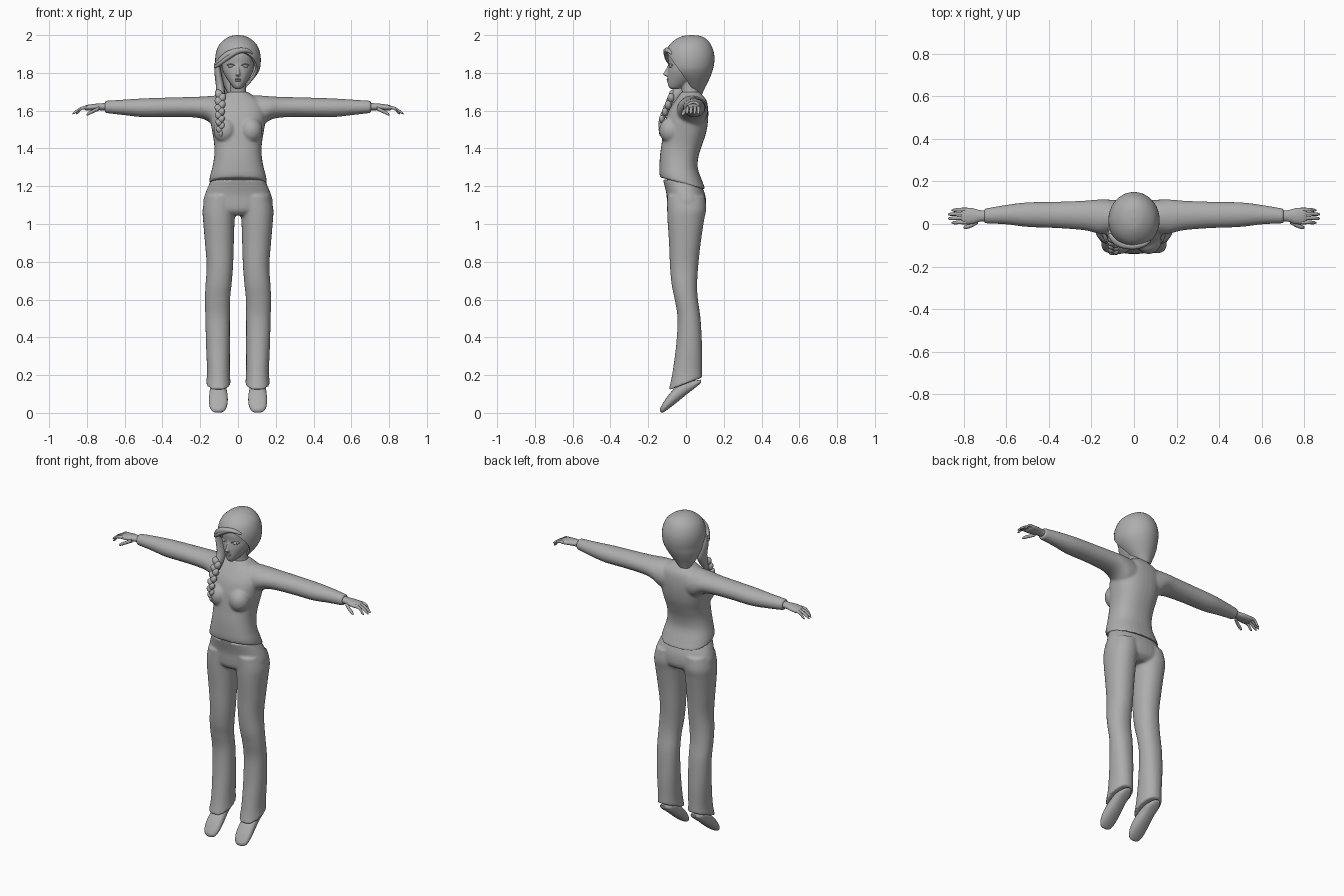
import bpy, bmesh, math
from mathutils import Vector, Matrix

grey = bpy.data.materials.new("plain_grey")
grey.diffuse_color = (0.42, 0.42, 0.42, 1)


def finish(bm, name):
    bmesh.ops.recalc_face_normals(bm, faces=bm.faces[:])
    me = bpy.data.meshes.new(name)
    bm.to_mesh(me)
    bm.free()
    me.materials.append(grey)
    ob = bpy.data.objects.new(name, me)
    bpy.context.collection.objects.link(ob)
    return ob


def mirror_copy(bm):
    new = bmesh.ops.duplicate(bm, geom=bm.verts[:] + bm.edges[:] + bm.faces[:])["geom"]
    for v in new:
        if isinstance(v, bmesh.types.BMVert):
            v.co.x *= -1


def smooth_rings(rings, sub):
    """Catmull-Rom interpolation between neighbouring rings."""
    out, last = [], len(rings) - 1
    for i in range(last):
        p0, p1, p2, p3 = (rings[min(max(i + k, 0), last)] for k in (-1, 0, 1, 2))
        for s in range(sub):
            t = s / sub
            out.append([0.5 * (2 * b + (c - a) * t + (2 * a - 5 * b + 4 * c - d) * t * t
                        + (3 * b - a - 3 * c + d) * t ** 3)
                        for a, b, c, d in zip(p0, p1, p2, p3)])
    return out + [list(rings[-1])]


def loft(name, axis, rings, n=32, sub=4, power=1.0, both=False, shape=None, cut=None):
    """Skin of oval rings (position, a0, a1, b0, b1) along an axis."""
    bm = bmesh.new()
    loops = []
    for t, a0, a1, b0, b1 in smooth_rings(rings, sub):
        loop = []
        for k in range(n):
            c, s = math.cos(2 * math.pi * k / n), math.sin(2 * math.pi * k / n)
            a = (a0 + a1) / 2 + (a1 - a0) / 2 * math.copysign(abs(c) ** power, c)
            b = (b0 + b1) / 2 + (b1 - b0) / 2 * math.copysign(abs(s) ** power, s)
            co = Vector({"x": (t, a, b), "y": (a, t, b), "z": (a, b, t)}[axis])
            if shape:
                shape(co)
            loop.append(bm.verts.new(co))
        loops.append(loop)
    for p, q in zip(loops, loops[1:]):
        for k in range(n):
            bm.faces.new((p[k], p[(k + 1) % n], q[(k + 1) % n], q[k]))
    bm.faces.new(loops[0])
    bm.faces.new(loops[-1])
    if cut:
        bmesh.ops.bisect_plane(bm, geom=bm.verts[:] + bm.edges[:] + bm.faces[:],
                               plane_co=cut[0], plane_no=cut[1], clear_outer=True)
    if both:
        mirror_copy(bm)
    return finish(bm, name)


def sym(rows):
    """Rows of (position, half width, b0, b1) into full rings."""
    return [(t, -w, w, b0, b1) for t, w, b0, b1 in rows]


def ball(name, loc, size, rot=0, both=False):
    bm = bmesh.new()
    bmesh.ops.create_uvsphere(bm, u_segments=20, v_segments=12, radius=1, matrix=(
        Matrix.Translation(loc) @ Matrix.Rotation(rot, 4, "Y") @ Matrix.Diagonal((*size, 1))))
    if both:
        mirror_copy(bm)
    return finish(bm, name)


def join(name, objs):
    bpy.ops.object.select_all(action="DESELECT")
    for o in objs:
        o.select_set(True)
    bpy.context.view_layer.objects.active = objs[0]
    bpy.ops.object.join()
    objs[0].name = name
    return objs[0]


def fuse(name, objs, voxel=0.007, rounds=5):
    """Blend overlapping parts into one soft skin."""
    ob = join(name, objs)
    m = ob.modifiers.new("blend", "REMESH")
    m.mode, m.voxel_size = "VOXEL", voxel
    m = ob.modifiers.new("soften", "SMOOTH")
    m.factor, m.iterations = 0.5, rounds
    return ob


# Sweater: torso with a hem that rises at the front, chest and sleeves
def shirt_hem(co):
    if co.z < 1.3:
        co.z -= co.y * 0.27 * (1.3 - co.z) / 0.09


torso = loft("torso", "z", sym([
    (1.21, .154, -.138, .104), (1.25, .148, -.141, .082), (1.30, .136, -.141, .062),
    (1.36, .126, -.138, .067), (1.42, .126, -.130, .086), (1.48, .135, -.122, .106),
    (1.54, .145, -.112, .116), (1.60, .148, -.092, .118), (1.65, .125, -.06, .11),
    (1.68, .08, -.038, .09), (1.70, .052, -.025, .07)]), power=.85, shape=shirt_hem)
chest = ball("chest", (.068, -.078, 1.495), (.062, .064, .07), both=True)
sleeves = loft("sleeves", "x", [
    (.06, -.05, .11, 1.50, 1.68), (.12, -.05, .115, 1.515, 1.68),
    (.17, -.045, .115, 1.55, 1.676), (.23, -.03, .11, 1.564, 1.673),
    (.35, -.02, .105, 1.567, 1.67), (.50, -.014, .102, 1.566, 1.665),
    (.60, -.002, .09, 1.576, 1.659), (.705, .003, .072, 1.588, 1.652)], both=True)
fuse("sweater", [torso, chest, sleeves])


# Trousers: hips and two legs with a slanted hem
def leg_hem(co):
    if co.z < 0.3:
        co.z += co.y * 0.38 * (0.3 - co.z) / 0.145


hips = loft("hips", "z", sym([
    (1.045, .10, -.07, .07), (1.07, .165, -.095, .10), (1.11, .184, -.101, .107),
    (1.16, .174, -.104, .10), (1.235, .142, -.122, .07)]), power=.9)
legs = loft("legs", "z", [
    (1.15, .01, .172, -.10, .10), (1.08, .012, .187, -.10, .107),
    (1.02, .018, .185, -.098, .096), (.90, .022, .175, -.09, .078),
    (.78, .026, .166, -.085, .065), (.68, .034, .172, -.076, .059),
    (.60, .042, .175, -.06, .063), (.50, .043, .173, -.045, .077),
    (.35, .043, .169, -.053, .085), (.22, .043, .164, -.073, .085),
    (.155, .039, .169, -.092, .085)], power=.92, both=True, shape=leg_hem)
fuse("trousers", [hips, legs])

# Shoes pointing down at the toe
loft("shoes", "y", [
    (-.137, .092, .118, .008, .024), (-.125, .068, .142, .001, .046),
    (-.10, .056, .153, .016, .085), (-.06, .055, .153, .046, .13),
    (0, .064, .146, .095, .17), (.05, .070, .140, .134, .172),
    (.08, .088, .122, .16, .176)], n=24, power=.85, both=True)

# Hands: palm, four drooping fingers and a thumb
hand = [loft("palm", "x", [
    (.68, .012, .062, 1.60, 1.642), (.72, .012, .064, 1.602, 1.639),
    (.76, .0, .074, 1.602, 1.636), (.80, .0, .076, 1.60, 1.630),
    (.815, .012, .064, 1.608, 1.622)], n=20, both=True)]


def finger(points, r):
    rings = [(x, y - r * f, y + r * f, z - r * f, z + r * f)
             for (x, y, z), f in zip(points, (1.15, 1.05, .9, .3))]
    return loft("finger", "x", rings, n=10, sub=3, both=True)


for y, tip in ((.008, .858), (.028, .875), (.048, .876), (.067, .858)):
    hand.append(finger([(.79, y, 1.617), (.825, y, 1.614),
                        (tip - .012, y - .002, 1.592), (tip, y - .002, 1.583)], .0085))
hand.append(finger([(.735, .012, 1.612), (.765, -.006, 1.598),
                    (.793, -.015, 1.584), (.802, -.017, 1.578)], .010))
join("hands", hand)

# Head with neck and nose blended together
skull = loft("skull", "z", sym([
    (1.714, .014, -.078, -.045), (1.725, .027, -.091, -.01), (1.745, .043, -.097, .025),
    (1.775, .063, -.098, .06), (1.81, .080, -.096, .08), (1.845, .087, -.093, .10),
    (1.89, .087, -.095, .10), (1.93, .072, -.08, .09), (1.96, .03, -.03, .05)]))
neck = loft("neck", "z", sym([
    (1.65, .06, -.025, .075), (1.69, .046, -.022, .07), (1.73, .042, -.025, .065),
    (1.78, .045, -.03, .06)]))
nose = loft("nose", "z", sym([
    (1.782, .008, -.106, -.085), (1.79, .013, -.121, -.08), (1.80, .011, -.118, -.08),
    (1.825, .007, -.104, -.08), (1.845, .006, -.094, -.08)]), n=12)
fuse("head", [skull, neck, nose], voxel=.004, rounds=3)

# Face details
ball("eyes", (.036, -.077, 1.836), (.018, .013, .009), both=True)
loft("eyelids", "x", [
    (.016, -.092, -.082, 1.838, 1.842), (.036, -.093, -.074, 1.842, 1.849),
    (.058, -.079, -.064, 1.839, 1.844)], n=10, both=True)
ball("upper_lip", (0, -.095, 1.766), (.019, .008, .0045))
ball("lower_lip", (0, -.093, 1.758), (.016, .009, .005))


# Hair: shell swept to one side, open in front of the face
def sweep(co):
    if co.z < 1.82:
        co.x -= (1.82 - co.z) * 0.22


hair = loft("hair", "z", sym([
    (2.0, .008, .022, .038), (1.994, .04, -.02, .08), (1.975, .074, -.058, .112),
    (1.945, .102, -.09, .134), (1.90, .118, -.110, .149), (1.85, .120, -.112, .149),
    (1.80, .110, -.10, .137), (1.76, .089, -.06, .12), (1.72, .062, -.02, .10),
    (1.685, .036, .02, .085)]), n=40, shape=sweep,
    cut=((0, -.107, 1.915), Vector((0, -.225, -.160)).normalized()))
m = hair.modifiers.new("thickness", "SOLIDIFY")
m.thickness, m.offset = .014, -1

# Fringe strands crossing the forehead
for i, d in enumerate((0, .014)):
    loft("fringe_%d" % (i + 1), "x", [
        (-.126, -.052, -.030, 1.838 - d, 1.850 - d), (-.10, -.090, -.052, 1.848 - d, 1.880 - d),
        (-.06, -.113, -.075, 1.876 - d, 1.914 - d), (0, -.119, -.085, 1.906 - d / 2, 1.932),
        (.05, -.106, -.08, 1.908, 1.928), (.078, -.085, -.07, 1.898, 1.908)], n=14)

# Side lock leading into the braid
loft("side_lock", "z", [
    (1.86, -.120, -.098, -.06, -.02), (1.80, -.124, -.088, -.06, .01),
    (1.74, -.118, -.074, -.06, .02), (1.69, -.114, -.070, -.075, -.01),
    (1.64, -.108, -.078, -.095, -.05)], n=16)

# Braid: alternating slanted tufts that follow the chest, then a tip
tufts = []
for i in range(11):
    t = i / 10
    side = 1 if i % 2 else -1
    r = .021 * (1 - .35 * t)
    tufts.append(ball("tuft", (-.092 + .008 * side - .004 * math.sin(3 * t),
                               -.070 - .062 * min(1, t * 1.35), 1.685 - .185 * t),
                      (r, r * .95, r * 1.35), rot=side * .55))
tufts.append(ball("tip", (-.091, -.132, 1.483), (.010, .010, .02)))
join("braid", tufts)

# Bake modifiers and shade smoothly
bpy.ops.object.select_all(action="SELECT")
bpy.context.view_layer.objects.active = hair
bpy.ops.object.convert(target="MESH")
bpy.ops.object.shade_smooth_by_angle(angle=math.radians(50))
